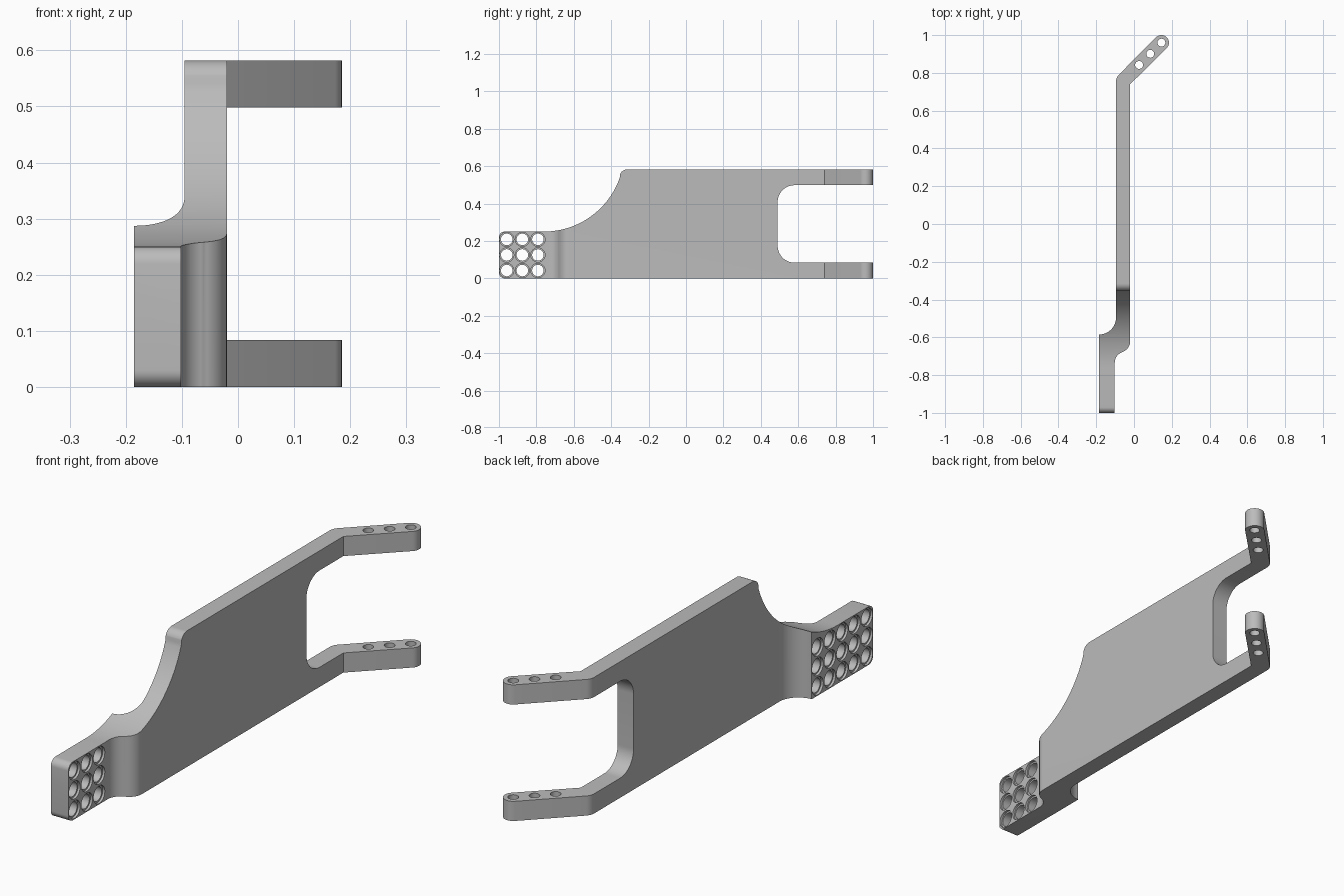
import bpy, bmesh
from math import cos, sin, radians

if "Cube" in bpy.data.objects:
    bpy.data.objects.remove(bpy.data.objects["Cube"], do_unlink=True)

grey = bpy.data.materials.new("plain grey")
grey.use_nodes = True
grey.diffuse_color = (0.5, 0.5, 0.5, 1)
grey.node_tree.nodes["Principled BSDF"].inputs["Base Color"].default_value = grey.diffuse_color


def arc(cx, cy, r, start, end, steps=16):
    angles = [radians(start + (end - start) * i / steps) for i in range(steps + 1)]
    return [(cx + r * cos(a), cy + r * sin(a)) for a in angles]


def add_prism(bm, outline, axis, low, high):
    """Extrude a closed 2D outline along z (xy outline) or x (yz outline)."""
    place = (lambda u, v: (u, v, low)) if axis == "z" else (lambda u, v: (low, u, v))
    face = bm.faces.new([bm.verts.new(place(u, v)) for u, v in outline])
    new = bmesh.ops.extrude_face_region(bm, geom=[face])["geom"]
    shift = (0, 0, high - low) if axis == "z" else (high - low, 0, 0)
    bmesh.ops.translate(bm, verts=[g for g in new if isinstance(g, bmesh.types.BMVert)], vec=shift)


def make_object(name, bm):
    bmesh.ops.recalc_face_normals(bm, faces=bm.faces[:])
    mesh = bpy.data.meshes.new(name)
    bm.to_mesh(mesh)
    bm.free()
    mesh.materials.append(grey)
    obj = bpy.data.objects.new(name, mesh)
    bpy.context.collection.objects.link(obj)
    return obj


def combine(target, bm, operation):
    tool = make_object("cutter", bm)
    tool.hide_render = True
    mod = target.modifiers.new(operation, "BOOLEAN")
    mod.operation, mod.object, mod.solver = operation, tool, "EXACT"
    bpy.context.view_layer.objects.active = target
    bpy.ops.object.modifier_apply(modifier=mod.name)
    bpy.data.objects.remove(tool, do_unlink=True)


# Plan outline: stepped front block, straight plate, angled rounded arm tip
TIP = (0.145, 0.96)
plan = [(-0.185, -1.0), (-0.102, -1.0)]
plan += arc(-0.042, -0.735, 0.06, 180, 110)
plan += arc(-0.08, -0.62, 0.06, -70, 0)
plan += [(-0.02, 0.74)]
plan += arc(*TIP, 0.04, -45, 135)
plan += arc(-0.045, 0.755, 0.05, 135, 180, 8)
plan += arc(-0.185, -0.495, 0.09, 0, -90)

bm = bmesh.new()
add_prism(bm, plan, "z", -0.1, 0.7)
body = make_object("bracket_plate", bm)

# Side outline: low rounded nose, swept shoulder, two arms around an open mouth
TOP = 0.582
side = arc(-0.97, 0.03, 0.03, 180, 270, 8)
side += [(1.1, 0), (1.1, 0.084)]
side += arc(0.58, 0.174, 0.09, 270, 180)
side += arc(0.58, 0.408, 0.09, 180, 90)
side += [(1.1, 0.498), (1.1, TOP)]
side += arc(-0.315, TOP - 0.04, 0.04, 90, 162, 10)
side += arc(-0.76, 0.68, 0.43, -18.8, -90, 32)
side += arc(-0.97, 0.22, 0.03, 90, 180, 8)
bm = bmesh.new()
add_prism(bm, side, "x", -0.4, 0.4)
combine(body, bm, "INTERSECT")

# Front grid of holes: three through columns, two blind ones behind the step
PITCH = 0.0833
bores, rims = bmesh.new(), bmesh.new()
for col in range(5):
    for row in range(3):
        y, z = -1 + PITCH * (col + 0.5), PITCH * (row + 0.5)
        through = col < 3
        add_prism(bores, arc(y, z, 0.031, 0, 345, 23), "x", -0.25, 0 if through else -0.11)
        rim = arc(y, z, 0.038, 0, 345, 23)
        add_prism(rims, rim, "x", -0.25, -0.175)
        if through:
            add_prism(rims, rim, "x", -0.112, 0)
combine(body, bores, "DIFFERENCE")
combine(body, rims, "DIFFERENCE")

# Vertical pin holes along both angled arms
pins = bmesh.new()
for i in range(3):
    off = 0.059 * i
    add_prism(pins, arc(TIP[0] - off, TIP[1] - off, 0.021, 0, 345, 23), "z", -0.1, 0.7)
combine(body, pins, "DIFFERENCE")

# Smooth rounded surfaces, keep crisp edges
bpy.ops.object.select_all(action="DESELECT")
body.select_set(True)
bpy.context.view_layer.objects.active = body
bpy.ops.object.shade_smooth_by_angle(angle=radians(30))
